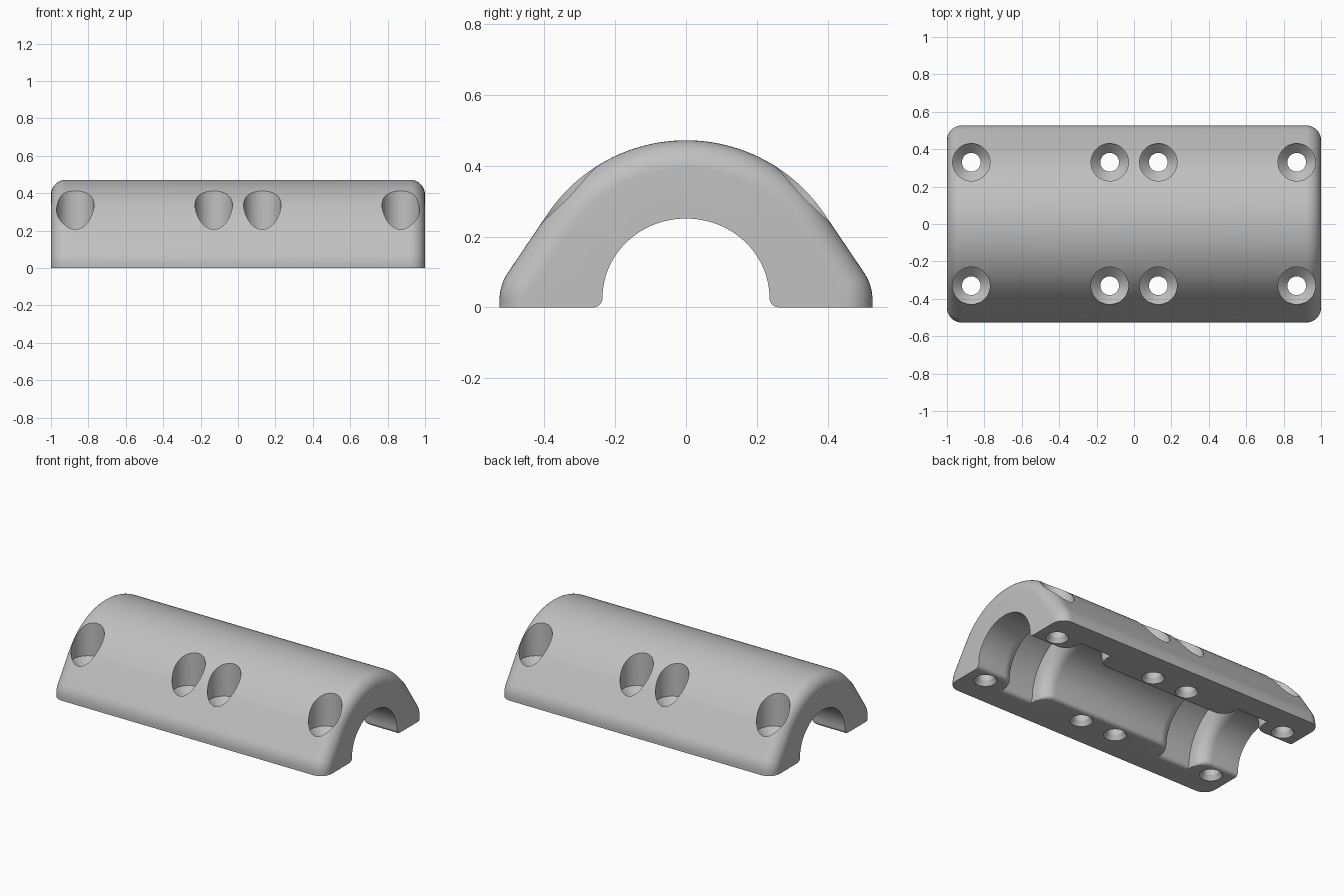
import bpy, bmesh
from math import sin, cos, pi, radians

if "Cube" in bpy.data.objects:
    bpy.data.objects.remove(bpy.data.objects["Cube"], do_unlink=True)


def loft(name, sections):
    """Skin equal-length closed sections and cap both ends."""
    bm = bmesh.new()
    rings = [[bm.verts.new(p) for p in s] for s in sections]
    for a, b in zip(rings, rings[1:]):
        for i in range(len(a)):
            j = (i + 1) % len(a)
            bm.faces.new((a[i], a[j], b[j], b[i]))
    bm.faces.new(rings[0])
    bm.faces.new(rings[-1])
    bmesh.ops.recalc_face_normals(bm, faces=bm.faces)
    mesh = bpy.data.meshes.new(name)
    bm.to_mesh(mesh)
    bm.free()
    obj = bpy.data.objects.new(name, mesh)
    bpy.context.collection.objects.link(obj)
    return obj


def arc(cy, cz, ry, rz, start, end, n):
    angles = [radians(start + (end - start) * i / n) for i in range(n + 1)]
    return [(cy + ry * cos(a), cz + rz * sin(a)) for a in angles]


def mirrored(half):
    """Close a half profile running from the foot up to the crown."""
    return half + [(-y, z) for y, z in reversed(half[:-1])]


def both_ways(stations):
    return [(-x, r) for x, r in reversed(stations)] + stations


# Clamp body: arched section, inset progressively for the rounded ends
def body_section(x, inset):
    half = [(0.527 - inset, 0)]
    half += arc(0.387, 0.02, 0.14 - inset, 0.14 - inset, 0, 34, 10)
    half += arc(0, 0, 0.472 - inset, 0.472 - inset, 34, 90, 24)
    return [(x, y, z) for y, z in mirrored(half)]


ROUND = 0.08
ends = [(1 - ROUND + ROUND * sin(a), ROUND * (1 - cos(a)))
        for a in (i * pi / 20 for i in range(11))]
body = loft("clamp_body", [body_section(x, d) for x, d in both_ways(ends)])


# Bore with two wider grooves and rounded lips along the foot
LIP = 0.026
BORE, GROOVE = 0.236, 0.352


def bore_section(x, r):
    half = [(r + LIP, -0.05)]
    half += arc(r + LIP, LIP, LIP, LIP, 270, 180, 6)
    half += arc(0, LIP, r, r - 0.011, 0, 90, 28)[1:]
    return [(x, y, z) for y, z in mirrored(half)]


quarter = [i * pi / 16 for i in range(9)]
stations = [(0.41 + ROUND * sin(a), BORE + ROUND * (1 - cos(a))) for a in quarter]
stations += [(0.49, GROOVE), (0.72, GROOVE)]
stations += [(0.80 - ROUND * cos(a), BORE + ROUND * (1 - sin(a))) for a in quarter]
stations += [(1.05, BORE)]
cutters = [loft("bore_cutter", [bore_section(x, r) for x, r in both_ways(stations)])]

# Bolt holes: foot chamfer, shank, conical seat and head clearance
drill = [(0.068, -0.05), (0.068, 0), (0.05, 0.03), (0.05, 0.14), (0.1, 0.19), (0.1, 0.6)]
for x in (-0.87, -0.13, 0.13, 0.87):
    for y in (-0.33, 0.33):
        cutters.append(loft("bolt_hole_cutter", [
            [(px, py, z) for px, py in arc(x, y, r, r, 0, 352.5, 47)] for r, z in drill]))

for cutter in cutters:
    cutter.hide_render = True
    cut = body.modifiers.new("cut", "BOOLEAN")
    cut.operation = "DIFFERENCE"
    cut.solver = "EXACT"
    cut.object = cutter

# Bake the cuts and remove the cutters
graph = bpy.context.evaluated_depsgraph_get()
baked = bpy.data.meshes.new_from_object(body.evaluated_get(graph))
body.modifiers.clear()
body.data = baked
for cutter in cutters:
    bpy.data.objects.remove(cutter, do_unlink=True)

# Plain grey finish
grey = bpy.data.materials.new("plain_grey")
grey.use_nodes = True
colour = (0.53, 0.53, 0.53, 1)
grey.diffuse_color = colour
grey.node_tree.nodes["Principled BSDF"].inputs["Base Color"].default_value = colour
body.data.materials.clear()
body.data.materials.append(grey)

bpy.ops.object.select_all(action="DESELECT")
body.select_set(True)
bpy.context.view_layer.objects.active = body
bpy.ops.object.shade_smooth_by_angle(angle=radians(30))
